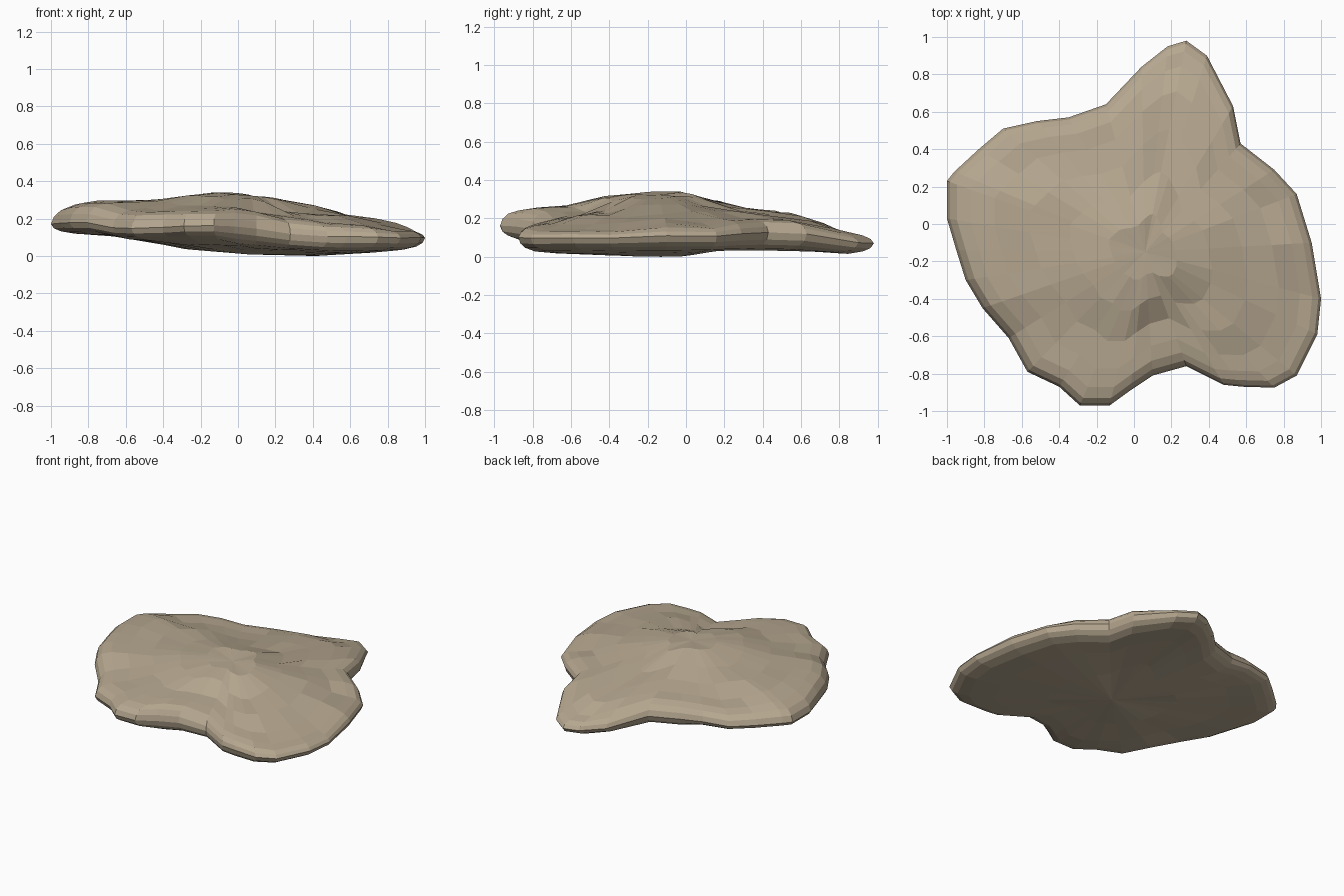
import bpy, bmesh
from mathutils import Vector

# Slab outline seen from the top, counter-clockwise
OUTLINE = [(.28, .98), (.18, .95), (.04, .84), (-.15, .64), (-.35, .57), (-.52, .55), (-.70, .51),
           (-.83, .40), (-.96, .28), (-1, .23), (-1, .03), (-.95, -.14), (-.90, -.30), (-.81, -.45),
           (-.67, -.61), (-.57, -.79), (-.40, -.87), (-.29, -.97), (-.13, -.97), (-.02, -.89),
           (.10, -.81), (.28, -.76), (.48, -.86), (.58, -.87), (.75, -.875), (.87, -.81), (.98, -.59),
           (1, -.40), (.95, -.10), (.87, .16), (.75, .29), (.57, .43), (.53, .63), (.39, .90)]

# Sampled heights: x, y, top, bottom
HEIGHTS = [(-.07, -.15, .345, .03), (.08, -.15, .32, .01), (-.07, .03, .345, .03), (-.06, -.33, .33, .03),
           (-.45, 0, .30, .07), (-.75, .05, .30, .115), (-.95, .1, .265, .115), (-.6, .42, .245, .11),
           (-.7, -.3, .29, .11), (-.5, -.72, .24, .08), (-.2, -.9, .245, .09), (-.13, -.62, .27, .05),
           (.18, -.62, .22, .035), (.27, -.74, .19, .035), (.4, -.15, .275, .005), (.55, -.77, .17, .02),
           (.85, -.7, .145, .025), (.95, -.35, .14, .03), (.86, .1, .16, .03), (.55, .35, .20, .035),
           (.2, .28, .24, .04), (.3, .6, .19, .03), (.26, .9, .125, .01), (-.15, .45, .235, .06),
           (.68, -.2, .205, .02), (.5, -.5, .22, .01), (0, -.72, .26, .06), (-.1, .22, .26, .04)]
CENTRE = Vector((.06, -.15))


def height(p, column):
    total = value = 0
    for s in HEIGHTS:
        w = 1 / ((p.x - s[0]) ** 2 + (p.y - s[1]) ** 2 + .015) ** 2.5
        total += w
        value += w * s[column]
    return value / total


# Rings run from the top middle, round the rim, to the underside: scale, side, fullness
RINGS = [(.18, 2, 1), (.38, 2, 1), (.58, 2, 1), (.76, 2, 1), (.88, 2, .95), (.95, 2, .76), (.985, 2, .42),
         (1, 2, 0), (.985, 3, .4), (.95, 3, .68), (.88, 3, .9), (.72, 3, 1), (.4, 3, 1)]


def point(p, side, fullness):
    # The rim sits low in the slab on the left and higher on the right
    low, high = height(p, 3), height(p, 2)
    rim = low + (high - low) * (.5 + .12 * p.x)
    return (p.x, p.y, rim + (height(p, side) - rim) * fullness)


bm = bmesh.new()
loops = []
for scale, side, full in RINGS:
    loops.append([bm.verts.new(point(CENTRE.lerp(Vector(o), scale), side, full)) for o in OUTLINE])
top = bm.verts.new(point(CENTRE, 2, 1))
bottom = bm.verts.new(point(CENTRE, 3, 1))
n = len(OUTLINE)
for i in range(n):
    j = (i + 1) % n
    bm.faces.new((top, loops[0][i], loops[0][j]))
    bm.faces.new((bottom, loops[-1][j], loops[-1][i]))
    for a, b in zip(loops, loops[1:]):
        bm.faces.new((a[i], b[i], b[j], a[j]))
bmesh.ops.recalc_face_normals(bm, faces=bm.faces)

# Rest the slab on the ground
lowest = min(v.co.z for v in bm.verts)
for v in bm.verts:
    v.co.z -= lowest - .004 * (v.co.z > lowest + .01)

mesh = bpy.data.meshes.new("rock_slab")
bm.to_mesh(mesh)
bm.free()
slab = bpy.data.objects.new("rock_slab", mesh)
bpy.context.collection.objects.link(slab)

stone = bpy.data.materials.new("tan_stone")
stone.diffuse_color = (.47, .39, .28, 1)
mesh.materials.append(stone)
